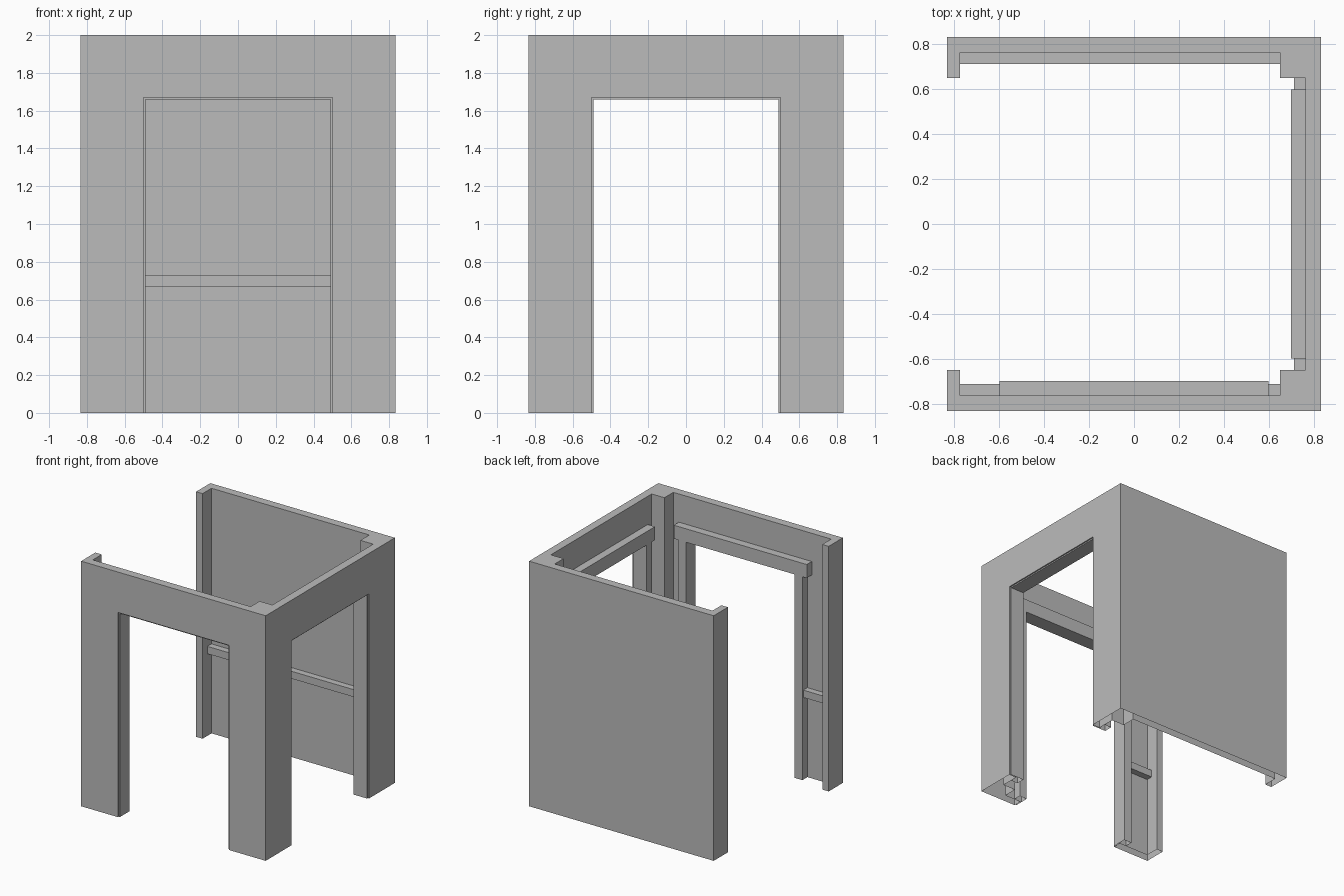
import bpy, bmesh

cube = bpy.data.objects.get("Cube")
if cube:
    bpy.data.objects.remove(cube, do_unlink=True)

grey = bpy.data.materials.new("plain_grey")
grey.use_nodes = True
COLOUR = (0.5, 0.5, 0.5, 1)
grey.diffuse_color = COLOUR
grey.node_tree.nodes["Principled BSDF"].inputs["Base Color"].default_value = COLOUR

OUT, INN, POST = 0.833, 0.765, 0.65     # outer face, inner face, post edge
TIP = 0.775                             # inside of the end returns
DOOR, HEAD, TOP = 0.5, 1.67, 2.0        # opening half width, head height, wall top


def prism(name, outline, z0, z1, bottom=True, top=True):
    """Extrude a plan outline upward, with optional end caps."""
    bm = bmesh.new()
    low = [bm.verts.new((x, y, z0)) for x, y in outline]
    high = [bm.verts.new((x, y, z1)) for x, y in outline]
    n = len(outline)
    for i in range(n):
        j = (i + 1) % n
        bm.faces.new((low[i], low[j], high[j], high[i]))
    if bottom:
        bm.faces.new(low[::-1])
    if top:
        bm.faces.new(high)
    mesh = bpy.data.meshes.new(name)
    bm.to_mesh(mesh)
    bm.free()
    mesh.materials.append(grey)
    obj = bpy.data.objects.new(name, mesh)
    bpy.context.collection.objects.link(obj)
    return obj


def box(name, x0, x1, y0, y1, z0, z1, bottom=True):
    x0, x1 = sorted((x0, x1))
    y0, y1 = sorted((y0, y1))
    return prism(name, [(x0, y0), (x1, y0), (x1, y1), (x0, y1)], z0, z1, bottom)


# Inside line of the walls, from the front return round to the back return
front_inside = [(-OUT, -POST), (-TIP, -POST), (-TIP, -INN)]
front_corner = [(POST, -INN), (POST, -POST), (INN, -POST)]
back_corner = [(INN, POST), (POST, POST), (POST, INN)]
back_inside = [(-TIP, INN), (-TIP, POST), (-OUT, POST)]

# Upper wall band, one C-shaped ring
inside = front_inside + front_corner + back_corner + back_inside
prism("upper_walls", [(-OUT, -OUT), (OUT, -OUT), (OUT, OUT), (-OUT, OUT)]
      + inside[::-1], HEAD, TOP)

# Hollow lower walls, open underneath
lower = {
    "front_right_pier": [(-OUT, -OUT), (-DOOR, -OUT), (-DOOR, -INN)] + front_inside[::-1],
    "front_left_pier": [(DOOR, -OUT), (OUT, -OUT), (OUT, -DOOR), (INN, -DOOR)]
    + front_corner[::-1] + [(DOOR, -INN)],
    "back_wall": [(OUT, DOOR), (OUT, OUT), (-OUT, OUT)] + back_inside[::-1]
    + back_corner[::-1] + [(INN, DOOR)],
}
for name, outline in lower.items():
    prism(name, outline, 0, HEAD, bottom=False, top=False)

# Door frames: jambs pass through the wall, with a wider head beam inside
FACE, LINER, SIDE = 0.70, 0.822, 0.56
JAMB, SOFFIT, BEAM = 0.49, 1.66, 1.77
RAIL, RAIL_LOW, RAIL_HIGH = 0.712, 0.67, 0.73


def on_wall(name, wall, a0, a1, d0, d1, z0, z1, bottom=True):
    """Box at a0..a1 along a wall and d0..d1 out from the centre."""
    if wall == "front":
        box(name, a0, a1, -d0, -d1, z0, z1, bottom)
    else:
        box(name, d0, d1, a0, a1, z0, z1, bottom)


for wall in ("front", "left"):
    on_wall(wall + "_head_beam", wall, -0.6, 0.6, FACE, INN, SOFFIT, BEAM)
    on_wall(wall + "_head_liner", wall, -DOOR, DOOR, INN, LINER, SOFFIT, HEAD)
    for s, label in ((-1, "first"), (1, "second")):
        on_wall(f"{wall}_{label}_casing", wall, s * JAMB, s * SIDE, FACE, INN, 0, SOFFIT, False)
        on_wall(f"{wall}_{label}_liner", wall, s * JAMB, s * DOOR, INN, LINER, 0, SOFFIT, False)
        # Short rails from the casing to the post or end return
        end = -TIP if wall == "front" and s < 0 else s * POST
        on_wall(f"{wall}_{label}_rail", wall, s * SIDE, end, RAIL, INN, RAIL_LOW, RAIL_HIGH)

# Long rail across the back wall
box("back_rail", -TIP, POST, RAIL, INN, RAIL_LOW, RAIL_HIGH)
